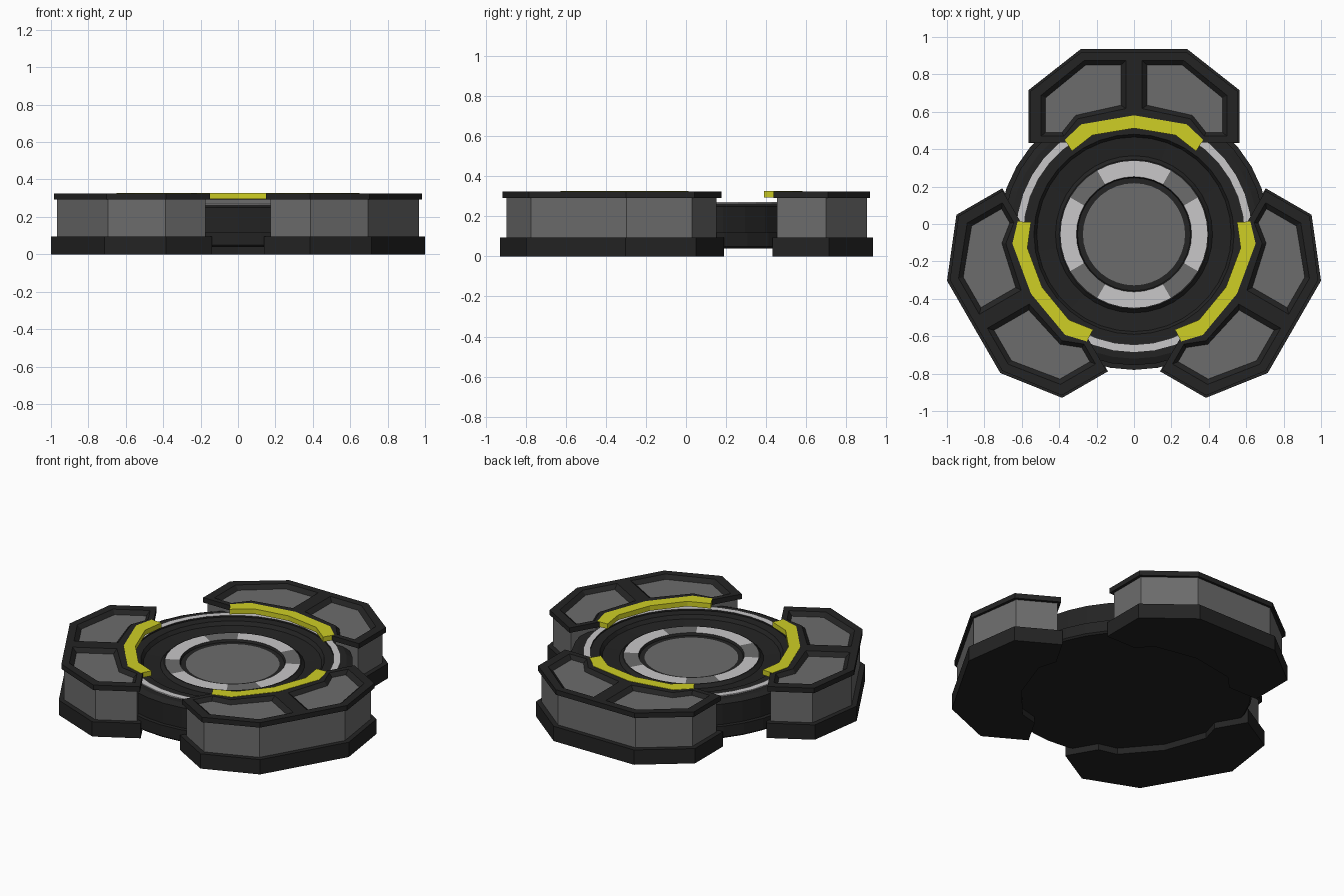
import bpy, bmesh, math

if "Cube" in bpy.data.objects:
    bpy.data.objects.remove(bpy.data.objects["Cube"])

CY = -0.055   # centre of the round hub in y
SEG = 36


def material(name, rgb):
    m = bpy.data.materials.new(name)
    m.diffuse_color = (*rgb, 1)
    m.use_nodes = True
    m.node_tree.nodes["Principled BSDF"].inputs["Base Color"].default_value = m.diffuse_color
    return m


DARK, GREY, WHITE, YELLOW = range(4)
MATS = [material("dark_charcoal", (0.017, 0.017, 0.017)),
        material("mid_grey", (0.15, 0.15, 0.15)),
        material("light_grey", (0.58, 0.57, 0.58)),
        material("yellow", (0.62, 0.62, 0.018))]


def finish(bm, name, angle=0.0):
    bmesh.ops.recalc_face_normals(bm, faces=bm.faces)
    me = bpy.data.meshes.new(name)
    bm.to_mesh(me)
    bm.free()
    for m in MATS:
        me.materials.append(m)
    ob = bpy.data.objects.new(name, me)
    bpy.context.collection.objects.link(ob)
    ob.location = (0, CY, 0)
    ob.rotation_euler = (0, 0, angle)
    return ob


def loft(bm, rings, band_mats, cap_mats):
    """Join equal-length rings of (x, y, z); cap both ends."""
    vs = [[bm.verts.new(p) for p in ring] for ring in rings]
    n = len(vs[0])
    for a, b, mat in zip(vs, vs[1:], band_mats):
        for i in range(n):
            j = (i + 1) % n
            bm.faces.new((a[i], a[j], b[j], b[i])).material_index = mat
    for ring, mat in ((vs[0], cap_mats[0]), (vs[-1], cap_mats[1])):
        bm.faces.new(ring).material_index = mat


def at(poly, z):
    return [(x, y, z) for x, y in poly]


def mirrored(half):
    """Full outline from a right half running outer edge -> inner edge."""
    return half + [(-x, y) for x, y in reversed(half) if x > 1e-6]


# Round hub: lathe profile (radius, height, material of the band that follows)
PROFILE = [(.715, .04, DARK), (.725, .05, DARK), (.725, .12, DARK), (.70, .12, DARK),
           (.70, .25, DARK), (.665, .265, DARK), (.63, .265, WHITE), (.63, .272, WHITE),
           (.59, .272, DARK), (.59, .262, DARK), (.535, .262, DARK), (.52, .24, DARK),
           (.42, .23, DARK), (.40, .25, DARK), (.393, .25, WHITE), (.308, .25, DARK),
           (.302, .235, DARK), (.273, .235, GREY)]
bm = bmesh.new()
rings = [[(r * math.cos(k * math.tau / SEG), r * math.sin(k * math.tau / SEG), z)
          for k in range(SEG)] for r, z, _ in PROFILE]
loft(bm, rings, [p[2] for p in PROFILE], (DARK, GREY))
# Grey gaps on the diagonals of the inner light ring
for f in bm.faces:
    c = f.calc_center_median()
    if f.material_index == WHITE and c.xy.length < 0.5:
        if 30 < math.degrees(math.atan2(c.y, c.x)) % 90 < 60:
            f.material_index = GREY
finish(bm, "round_hub")

# Half outlines of a pod (x across, y outward from the hub)
BASE = [(.285, .99), (.565, .77), (.565, .487), (.36, .487), (.275, .575), (0, .625)]
BODY = [(.275, .96), (.535, .755), (.535, .51), (.375, .51), (.285, .59), (0, .64)]
RIM = [(0, .975), (.28, .975), (.553, .765), (.553, .492), (.36, .492), (.275, .58), (0, .63)]
OPEN = [(.043, .93), (.265, .93), (.498, .742), (.498, .525), (.375, .525), (.30, .618), (.043, .672)]
FLOOR = [(.07, .905), (.258, .905), (.472, .73), (.472, .545), (.385, .545), (.312, .636), (.07, .69)]
BAND_OUT = [(.37, .505), (.282, .588), (0, .636)]
BAND_IN = [(0, .567), (.222, .53), (.332, .444)]

for k, side in enumerate(("back", "left", "right")):
    ang = k * math.tau / 3

    # Dark plinth and grey body
    bm = bmesh.new()
    loft(bm, [at(mirrored(BASE), 0), at(mirrored(BASE), .095)], [DARK], (DARK, DARK))
    finish(bm, side + "_pod_base", ang)
    bm = bmesh.new()
    loft(bm, [at(mirrored(BODY), .09), at(mirrored(BODY), .295)], [GREY], (GREY, GREY))
    finish(bm, side + "_pod_body", ang)

    # Dark rim with two recessed grey panels
    bm = bmesh.new()
    for s in (1, -1):
        rim, opening, floor = ([(s * x, y) for x, y in p] for p in (RIM, OPEN, FLOOR))
        loft(bm, [at(rim, .293), at(rim, .325), at(opening, .325), at(floor, .302)],
             [DARK, DARK, DARK], (DARK, GREY))
    bmesh.ops.remove_doubles(bm, verts=bm.verts, dist=1e-5)
    seam = [f for f in bm.faces if all(abs(v.co.x) < 1e-5 for v in f.verts)]
    bmesh.ops.delete(bm, geom=seam, context='FACES')
    finish(bm, side + "_pod_rim", ang)

    # Yellow band along the inner edge
    bm = bmesh.new()
    right = BAND_OUT[:2]
    left = [(-x, y) for x, y in reversed(right)]
    inner = [(-x, y) for x, y in reversed(BAND_IN[1:])] + BAND_IN
    outline = right + [BAND_OUT[2]] + left + inner
    loft(bm, [at(outline, .295), at(outline, .327)], [YELLOW], (YELLOW, YELLOW))
    finish(bm, side + "_yellow_band", ang)
